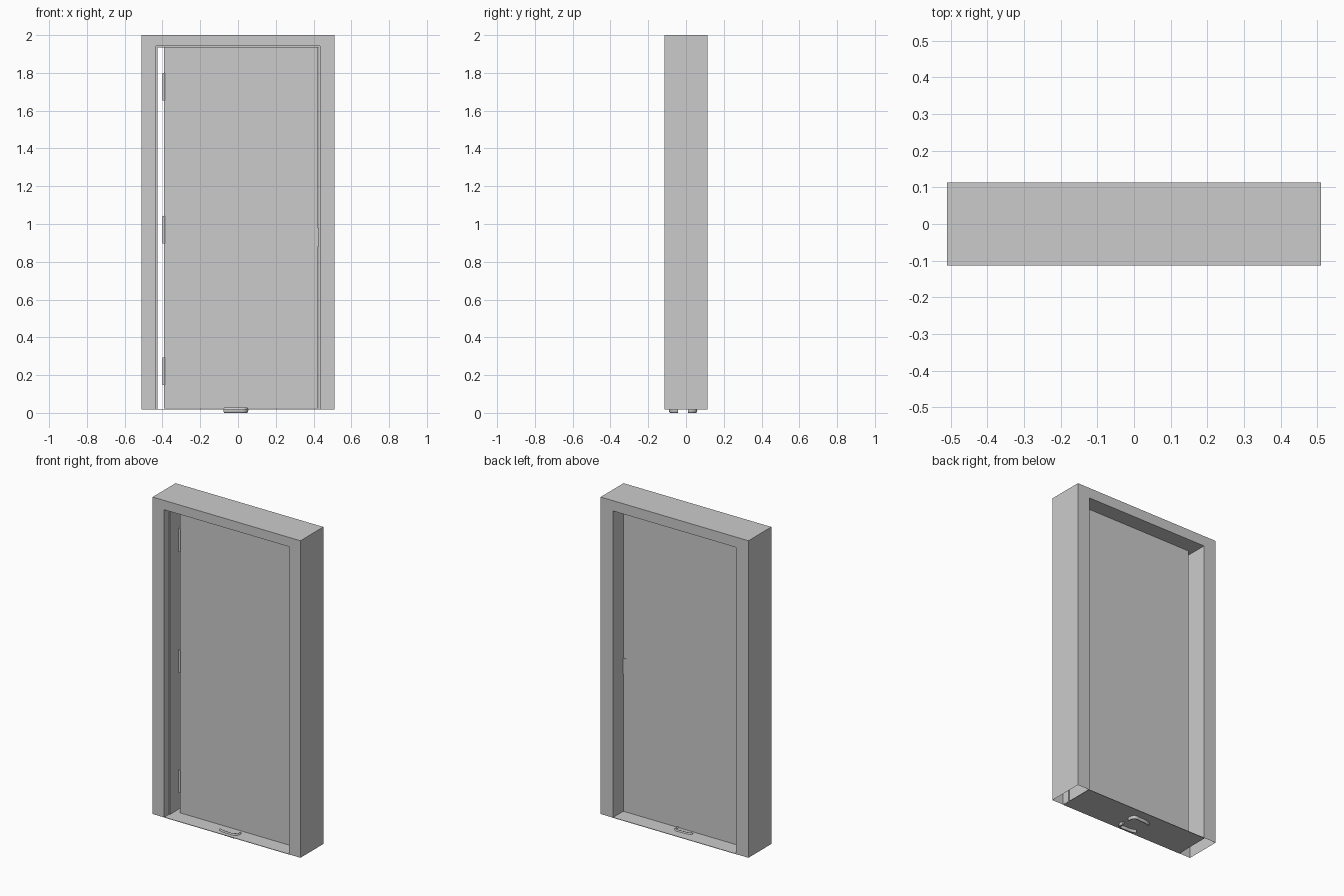
import bpy, bmesh

cube = bpy.data.objects.get("Cube")
if cube:
    bpy.data.objects.remove(cube, do_unlink=True)

grey = bpy.data.materials.new("plain_grey")
grey.use_nodes = True
colour = (0.6, 0.6, 0.6, 1)
grey.diffuse_color = colour
grey.node_tree.nodes["Principled BSDF"].inputs["Base Color"].default_value = colour

HALF_W, HALF_D, BASE, TOP = 0.511, 0.113, 0.019, 2.0


def add_object(name, data):
    obj = bpy.data.objects.new(name, data)
    bpy.context.collection.objects.link(obj)
    data.materials.append(grey)
    return obj


def mesh_object(name, bm):
    bmesh.ops.recalc_face_normals(bm, faces=bm.faces)
    mesh = bpy.data.meshes.new(name)
    bm.to_mesh(mesh)
    bm.free()
    return add_object(name, mesh)


def box(name, x, y, z):
    bm = bmesh.new()
    bmesh.ops.create_cube(bm, size=1)
    for v in bm.verts:
        for i, (low, high) in enumerate((x, y, z)):
            v.co[i] = low if v.co[i] < 0 else high
    return mesh_object(name, bm)


# Hollow frame: a stepped profile swept up, across and down, open at the floor
profile = [(0, -HALF_D), (0, HALF_D), (0.086, HALF_D),
           (0.086, -0.065), (0.078, -0.065), (0.078, -HALF_D)]
bm = bmesh.new()
rings = []
for inset, y in profile:
    x, z = HALF_W - inset, TOP - inset * 0.75
    path = [(-x, BASE), (-x, z), (x, z), (x, BASE)]
    rings.append([bm.verts.new((px, y, pz)) for px, pz in path])
for i, ring in enumerate(rings):
    after = rings[(i + 1) % len(rings)]
    for k in range(3):
        bm.faces.new((ring[k], ring[k + 1], after[k + 1], after[k]))
mesh_object("door_frame", bm)

# Threshold and door leaf
box("threshold", (-0.43, 0.43), (-HALF_D, HALF_D), (BASE - 0.001, BASE + 0.002))
box("door_leaf", (-0.391, 0.423), (-0.016, 0.014), (BASE + 0.003, 1.934))

# Lock plate wrapped around the latch edge
box("lock_plate", (0.397, 0.425), (-0.018, 0.017), (0.88, 0.98))

# Hinge knuckles
for label, z in (("lower", 0.22), ("middle", 0.97), ("upper", 1.727)):
    bm = bmesh.new()
    bmesh.ops.create_cone(bm, cap_ends=True, segments=16,
                          radius1=0.007, radius2=0.007, depth=0.145)
    bmesh.ops.translate(bm, verts=bm.verts, vec=(-0.393, -0.016, z))
    hinge = mesh_object(label + "_hinge", bm)
    for poly in hinge.data.polygons:
        poly.use_smooth = len(poly.vertices) == 4

# Mirrored lever handles lying at the threshold
lever = [(0.046, 0.026), (0.046, 0.050), (0.034, 0.065),
         (0.0, 0.066), (-0.045, 0.064), (-0.074, 0.055)]
for label, side in (("front", -1), ("back", 1)):
    curve = bpy.data.curves.new(label + "_lever_handle", "CURVE")
    curve.dimensions = "3D"
    curve.bevel_depth = 0.00725
    curve.bevel_resolution = 3
    curve.use_fill_caps = True
    spline = curve.splines.new("BEZIER")
    spline.bezier_points.add(len(lever) - 1)
    for point, (x, y) in zip(spline.bezier_points, lever):
        point.co = (x, y * side, 0)
        point.handle_left_type = point.handle_right_type = "AUTO"
    spline.resolution_u = 6
    handle = add_object(label + "_lever_handle", curve)
    handle.location = (0, -0.0155, 0.0145)
    handle.scale = (1, 1, 2)
